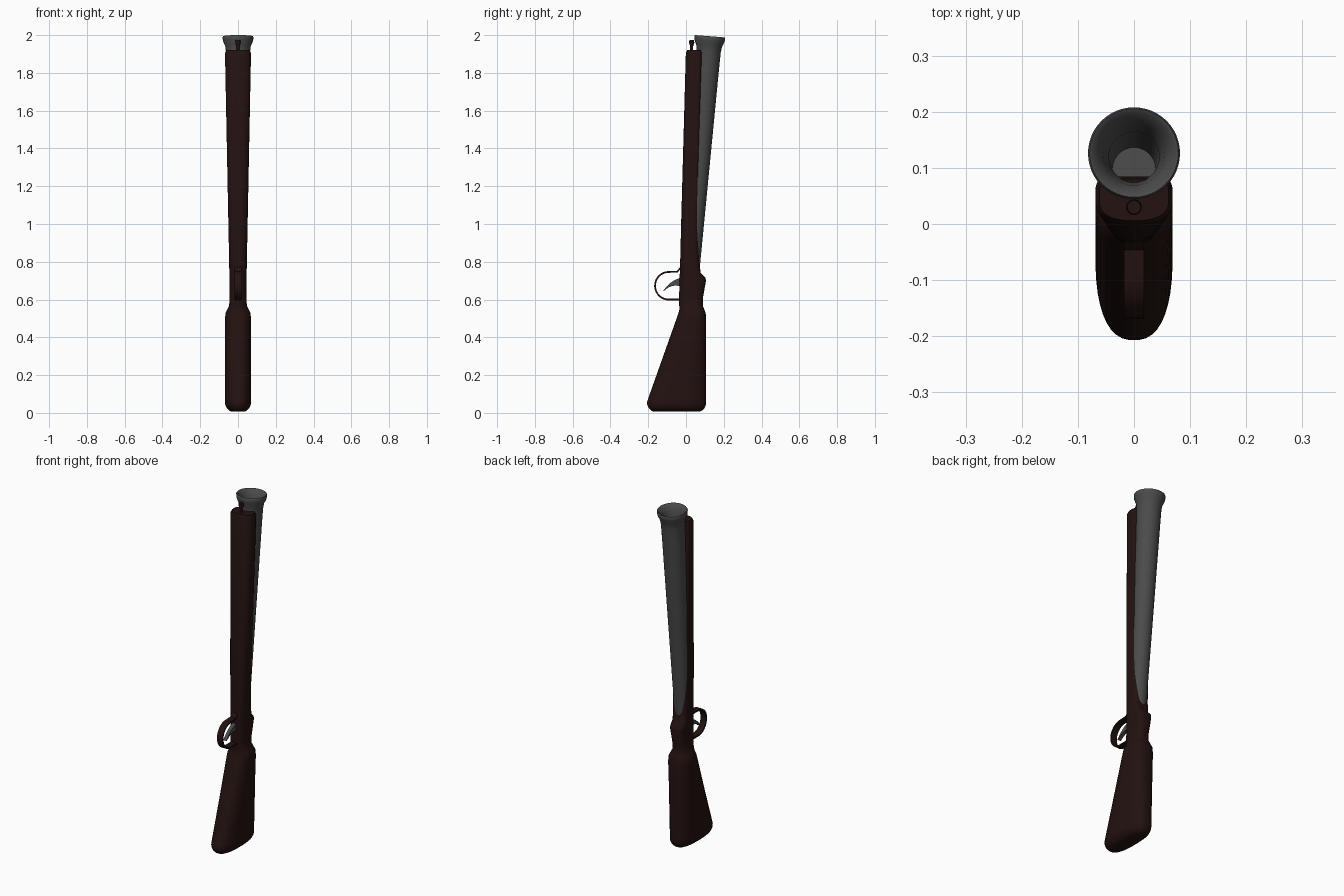
import bpy, bmesh, math
from mathutils import Vector, Matrix

if "Cube" in bpy.data.objects:
    bpy.data.objects.remove(bpy.data.objects["Cube"])


def material(name, rgb):
    m = bpy.data.materials.new(name)
    m.diffuse_color = (*rgb, 1)
    m.use_nodes = True
    m.node_tree.nodes["Principled BSDF"].inputs["Base Color"].default_value = m.diffuse_color
    return m


WOOD = material("dark_wood", (0.016, 0.006, 0.005))
STEEL = material("dark_steel", (0.07, 0.07, 0.07))


def finish(name, bm, mat, angle=40):
    bmesh.ops.recalc_face_normals(bm, faces=bm.faces)
    me = bpy.data.meshes.new(name)
    bm.to_mesh(me)
    bm.free()
    ob = bpy.data.objects.new(name, me)
    bpy.context.collection.objects.link(ob)
    me.materials.append(mat)
    bpy.ops.object.select_all(action='DESELECT')
    ob.select_set(True)
    bpy.context.view_layer.objects.active = ob
    bpy.ops.object.shade_smooth_by_angle(angle=math.radians(angle))


def skin(name, rings, mat, angle=40):
    bm = bmesh.new()
    loops = [[bm.verts.new(p) for p in r] for r in rings]
    n = len(loops[0])
    for a, b in zip(loops, loops[1:]):
        for i in range(n):
            bm.faces.new((a[i], a[(i + 1) % n], b[(i + 1) % n], b[i]))
    bm.faces.new(loops[0])
    bm.faces.new(loops[-1])
    finish(name, bm, mat, angle)


def section(z, y0, y1, w, n=40):
    # rounded section whose back gets flatter along the fore-end
    back = 2.6 + 2.4 * min(max((z - 0.6) / 0.3, 0), 1)
    ym = (y0 + y1) / 2
    pts = []
    for i in range(n):
        t = math.tau * (i + 0.5) / n
        c, s = math.cos(t), math.sin(t)
        e = 2 / (back if s > 0 else 2.5)
        pts.append((w * math.copysign(abs(c) ** e, c),
                    ym + (y1 - y0) / 2 * math.copysign(abs(s) ** e, s), z))
    return pts


# butt, wrist and fore-end in one piece: z, front y, back y, half width
rows = []
R = 0.05
for k in range(1, 6):  # rounded heel
    a = math.pi / 2 * k / 5
    inset = R * (1 - math.sin(a))
    rows.append((0.004 + R * (1 - math.cos(a)), -0.207 + inset, 0.107 - inset, 0.069 - inset))
rows += [
    (0.075, -0.201, 0.107, 0.069),
    (0.50, -0.050, 0.107, 0.069),
    (0.530, -0.040, 0.104, 0.066),
    (0.550, -0.034, 0.096, 0.056),
    (0.568, -0.036, 0.089, 0.047),
    (0.61, -0.037, 0.090, 0.045),
    (0.700, -0.034, 0.106, 0.046),
    (0.715, -0.034, 0.103, 0.046),
    (0.740, -0.033, 0.078, 0.046),
    (0.80, -0.031, 0.070, 0.047),
    (1.00, -0.026, 0.065, 0.051),
    (1.905, -0.001, 0.085, 0.069),
    (1.920, 0.006, 0.080, 0.062),
]
skin("stock", [section(*row) for row in rows], WOOD, 50)


def revolve(name, prof, mat, matrix, n):
    skin(name, [[matrix @ Vector((r * math.cos(math.tau * i / n),
                                  r * math.sin(math.tau * i / n), z))
                 for i in range(n)] for r, z in prof], mat)


# tilted barrel with flared muzzle and bore; local z is 0 at the muzzle
tilt = Matrix.Translation((0, 0.126, 1.987)) @ Matrix.Rotation(math.radians(-4.5), 4, 'X')
barrel = [(0.036, -1.30), (0.043, -1.20), (0.062, -0.15), (0.064, -0.075),
          (0.068, -0.045), (0.080, -0.017), (0.082, 0.002), (0.079, 0.007),
          (0.073, 0.004), (0.055, -0.028), (0.045, -0.08), (0.038, -0.35)]
revolve("barrel", barrel, STEEL, tilt, 48)

# ramrod with thicker tip
rod = [(0.008, 1.85), (0.008, 1.942), (0.014, 1.96), (0.012, 1.974)]
revolve("ramrod", rod, WOOD, Matrix.Translation((0, 0.030, 0)), 16)


def strip(name, path, width, thick, mat):
    # flat band swept along a path in the y-z plane; thick(u) varies along it
    rings = []
    last = len(path) - 1
    for i, p in enumerate(path):
        a, b = path[max(i - 1, 0)], path[min(i + 1, last)]
        d = Vector((b[0] - a[0], b[1] - a[1])).normalized()
        h = thick(i / last) / 2
        rings.append([(sx * width / 2, p[0] - s * d.y * h, p[1] + s * d.x * h)
                      for sx, s in ((-1, -1), (1, -1), (1, 1), (-1, 1))])
    skin(name, rings, mat)


# trigger guard loop
arc = [(-0.092 - 0.072 * math.sin(math.pi * k / 20),
        0.673 + 0.073 * math.cos(math.pi * k / 20)) for k in range(21)]
guard = [(-0.026, 0.772), (-0.045, 0.748)] + arc + [(-0.028, 0.600)]
strip("trigger_guard", guard, 0.036, lambda u: 0.009, WOOD)

# curved, tapering trigger
trigger = [(-0.028 - 0.091 * u, 0.692 - 0.046 * u ** 2.2) for u in (k / 8 for k in range(9))]
strip("trigger", trigger, 0.020, lambda u: 0.004 + 0.042 * (1 - u) ** 1.3, STEEL)
